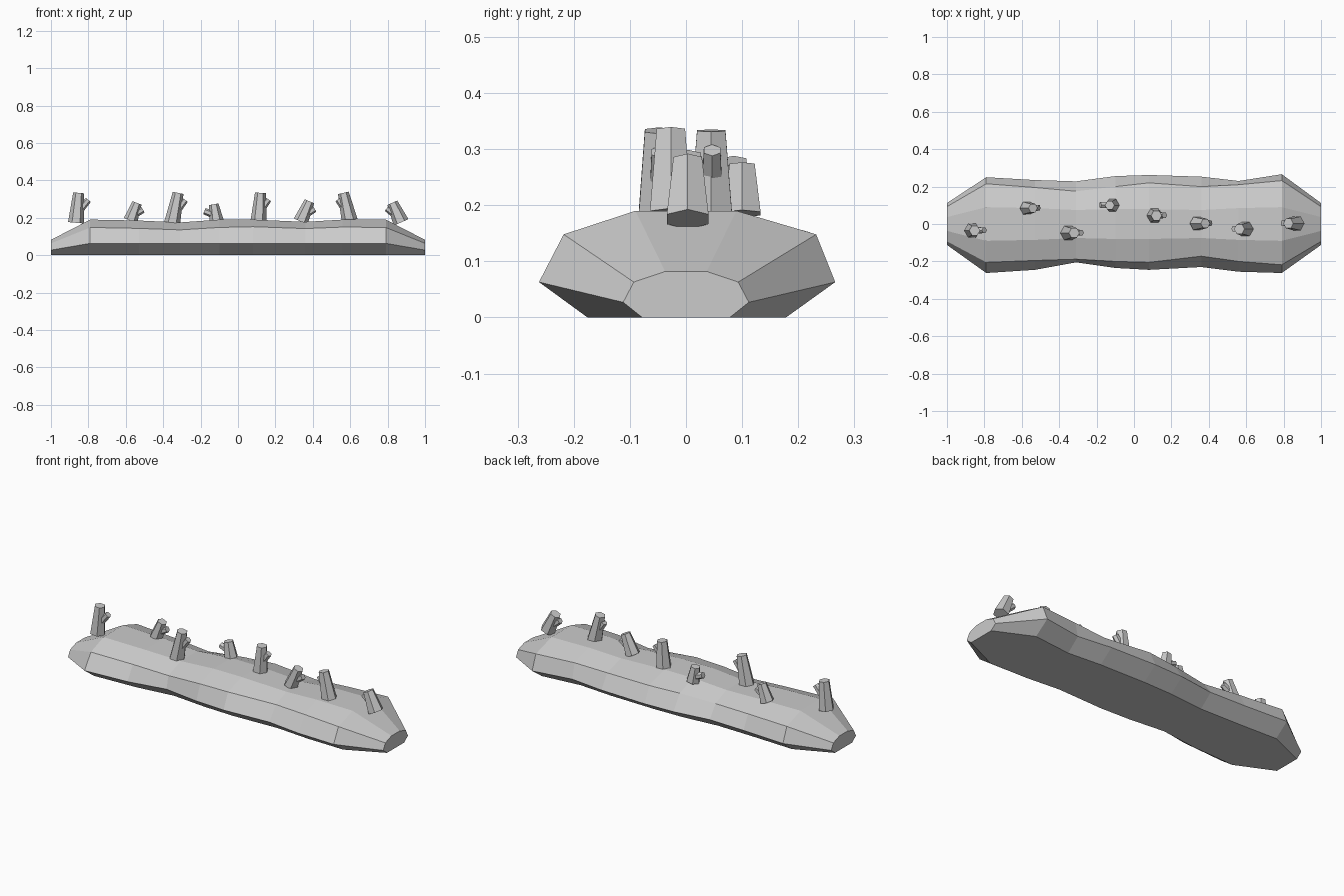
import bpy, bmesh, math
from mathutils import Vector, Matrix

grey = bpy.data.materials.new("stone grey")
grey.diffuse_color = (0.6, 0.6, 0.6, 1)


def finish(bm, name):
    bmesh.ops.recalc_face_normals(bm, faces=bm.faces)
    me = bpy.data.meshes.new(name)
    bm.to_mesh(me)
    bm.free()
    me.materials.append(grey)
    ob = bpy.data.objects.new(name, me)
    bpy.context.collection.objects.link(ob)
    return ob


# Body: eight-sided rings lofted along x
# x, back width, back shoulder, front width, front shoulder, shoulder z, top z, ridge half width
stations = [
    (-0.79, 0.25, 0.215, 0.262, 0.205, 0.148, 0.19, 0.09),
    (-0.53, 0.235, 0.195, 0.245, 0.195, 0.143, 0.185, 0.085),
    (-0.31, 0.228, 0.175, 0.205, 0.188, 0.135, 0.175, 0.075),
    (-0.10, 0.256, 0.20, 0.235, 0.20, 0.148, 0.19, 0.08),
    (0.08, 0.262, 0.22, 0.245, 0.205, 0.152, 0.19, 0.08),
    (0.36, 0.253, 0.20, 0.23, 0.172, 0.142, 0.178, 0.075),
    (0.56, 0.23, 0.21, 0.255, 0.20, 0.15, 0.19, 0.085),
    (0.79, 0.266, 0.232, 0.262, 0.218, 0.148, 0.19, 0.09),
]
bm = bmesh.new()
rings = []


def add_ring(x, points):
    rings.append([bm.verts.new((x, y, z)) for y, z in points])


end = [(-0.078, 0), (-0.112, 0.027), (-0.093, 0.063), (-0.037, 0.082),
       (0.037, 0.082), (0.093, 0.063), (0.112, 0.027), (0.078, 0)]
add_ring(-1, end)
for x, bw, bs, fw, fs, sz, tz, r in stations:
    add_ring(x, [(-fw * 0.67, 0), (-fw, 0.063), (-fs, sz), (-r, tz),
                 (r, tz), (bs, sz), (bw, 0.063), (bw * 0.67, 0)])
add_ring(1, end)
for a, b in zip(rings, rings[1:]):
    for i in range(8):
        j = (i + 1) % 8
        bm.faces.new((a[i], a[j], b[j], b[i]))
bm.faces.new(rings[0])
bm.faces.new(rings[-1])
finish(bm, "log_body")


# Twigs: tapered six-sided stub with a thinner side shoot
def add_stub(bm, p, q, r1, r2):
    p, q = Vector(p), Vector(q)
    d = q - p
    tilt = math.atan2(d.x, d.z)
    m = (Matrix.Translation((p + q) / 2) @ Matrix.Rotation(tilt, 4, 'Y')
         @ Matrix.Rotation(math.pi / 2, 4, 'Z'))
    bmesh.ops.create_cone(bm, cap_ends=True, segments=6, radius1=r1, radius2=r2,
                          depth=d.length, matrix=m)


# base x, y, base z, top x, top z, base radius, shoot tip x, shoot tip z
twigs = [
    (-0.866, -0.035, 0.173, -0.852, 0.333, 0.043, -0.80, 0.295),
    (-0.575, 0.085, 0.185, -0.54, 0.279, 0.038, -0.508, 0.243),
    (-0.352, -0.048, 0.172, -0.32, 0.333, 0.043, -0.282, 0.295),
    (-0.115, 0.10, 0.185, -0.13, 0.272, 0.038, -0.18, 0.235),
    (0.11, 0.045, 0.183, 0.12, 0.333, 0.043, 0.163, 0.298),
    (0.335, 0.003, 0.18, 0.382, 0.288, 0.04, 0.41, 0.247),
    (0.597, -0.027, 0.185, 0.563, 0.333, 0.043, 0.535, 0.298),
    (0.872, 0.003, 0.175, 0.825, 0.28, 0.043, 0.795, 0.25),
]
for n, (bx, y, bz, tx, tz, r, sx, sz) in enumerate(twigs, 1):
    bm = bmesh.new()
    add_stub(bm, (bx, y, bz), (tx, y, tz), r, r * 0.68)
    root = ((bx + tx) / 2, y, bz + (tz - bz) * 0.33)
    add_stub(bm, root, (sx, y + 0.003, sz), 0.021, 0.017)
    finish(bm, f"twig_{n}")
